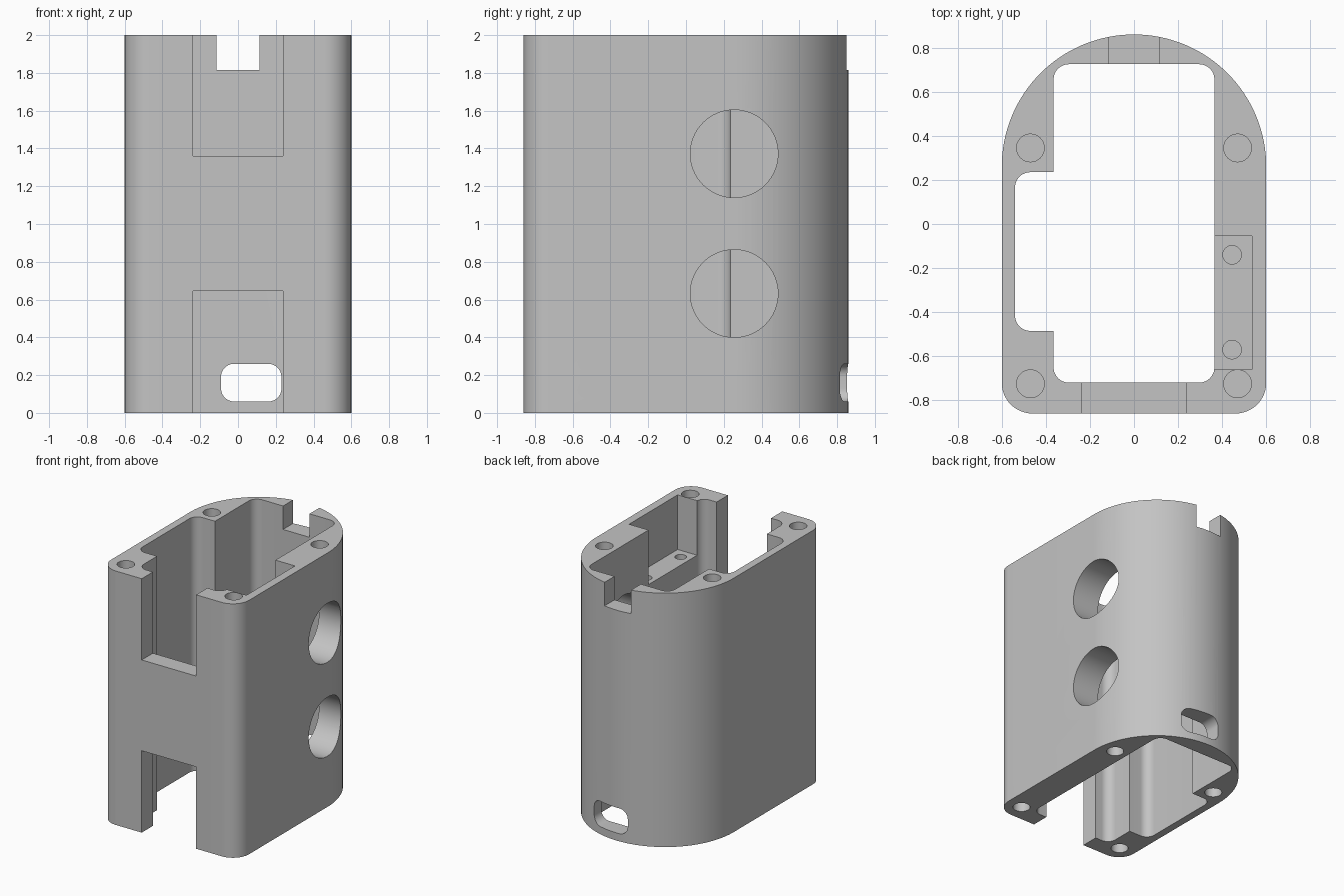
import bpy, bmesh
from math import pi, cos, sin, radians
from mathutils import Matrix, Vector

if "Cube" in bpy.data.objects:
    bpy.data.objects.remove(bpy.data.objects["Cube"])

grey = bpy.data.materials.new("light grey")
grey.diffuse_color = (0.55, 0.55, 0.55, 1)
grey.use_nodes = True
grey.node_tree.nodes["Principled BSDF"].inputs["Base Color"].default_value = grey.diffuse_color


def arc(cx, cy, r, a0, a1, n=12):
    """Points on an arc, angles in degrees."""
    return [(cx + r * cos(radians(a0 + (a1 - a0) * i / n)),
             cy + r * sin(radians(a0 + (a1 - a0) * i / n))) for i in range(n + 1)]


def prism(name, pts, z0, z1, matrix=Matrix()):
    """Extrude a closed outline from z0 to z1, then place it."""
    bm = bmesh.new()
    face = bm.faces.new([bm.verts.new((x, y, z0)) for x, y in pts])
    ext = bmesh.ops.extrude_face_region(bm, geom=[face])
    top = [v for v in ext["geom"] if isinstance(v, bmesh.types.BMVert)]
    bmesh.ops.translate(bm, verts=top, vec=(0, 0, z1 - z0))
    bmesh.ops.transform(bm, matrix=matrix, verts=bm.verts)
    bmesh.ops.recalc_face_normals(bm, faces=bm.faces)
    me = bpy.data.meshes.new(name)
    bm.to_mesh(me)
    bm.free()
    me.materials.append(grey)
    ob = bpy.data.objects.new(name, me)
    bpy.context.collection.objects.link(ob)
    return ob


def box(name, x0, x1, y0, y1, z0, z1):
    return prism(name, [(x0, y0), (x1, y0), (x1, y1), (x0, y1)], z0, z1)


def rod(name, x, y, r, z0, z1):
    return prism(name, arc(x, y, r, 0, 360, 32)[:-1], z0, z1)


# Outer shell: round back, small rounded front corners
R = 0.14
body = prism("housing",
             arc(0, 0.26, 0.6, 0, 180, 64)
             + arc(-0.6 + R, -0.86 + R, R, 180, 270, 16)
             + arc(0.6 - R, -0.86 + R, R, 270, 360, 16), 0, 2)

cutters = []

# Main cavity with the side recess on the left, open at both ends
f = 0.07
xi, yb, yf = 0.365, 0.725, -0.72
cutters.append(prism("cavity_cutter",
    arc(xi - f, yb - f, f, 0, 90) + arc(-xi + f, yb - f, f, 90, 180)
    + [(-xi, 0.235)]
    + arc(-0.54 + f, 0.235 - f, f, 90, 180) + arc(-0.54 + f, -0.485 + f, f, 180, 270)
    + [(-xi, -0.485)]
    + arc(-xi + f, yf + f, f, 180, 270) + arc(xi - f, yf + f, f, 270, 360),
    -0.2, 2.2))

# Front notches, top and bottom
for z0, z1 in ((1.36, 2.2), (-0.2, 0.645)):
    cutters.append(box("front_notch_cutter", -0.237, 0.237, -1, -0.6, z0, z1))

# Back slot at the top rim
cutters.append(box("back_slot_cutter", -0.115, 0.115, 0.6, 1, 1.815, 2.2))

# Switch ledge sunk into the right wall, with two blind holes
ledge = 1.57
cutters.append(box("ledge_cutter", 0.25, 0.535, -0.66, -0.055, ledge, 2.2))
for y in (-0.14, -0.57):
    cutters.append(rod("ledge_hole_cutter", 0.445, y, 0.042, ledge - 0.22, ledge + 0.1))

# Blind screw holes in both ends
for x in (-0.47, 0.47):
    for y in (-0.725, 0.345):
        cutters.append(rod("screw_hole_cutter", x, y, 0.063, 1.72, 2.2))
        cutters.append(rod("screw_hole_cutter", x, y, 0.063, -0.2, 0.28))

# Two large round button openings through the right wall
side = Matrix(((0, 0, 1, 0), (1, 0, 0, 0), (0, 1, 0, 0), (0, 0, 0, 1)))
for z in (0.632, 1.372):
    cutters.append(prism("button_opening_cutter",
                         arc(0.255, z, 0.232, 0, 360, 64)[:-1], 0.2, 0.8, side))

# Rounded port through the lower back wall
back = Matrix(((1, 0, 0, 0), (0, 0, 1, 0), (0, 1, 0, 0), (0, 0, 0, 1)))
x0, x1, z0, z1 = -0.09, 0.23, 0.06, 0.26
cutters.append(prism("port_cutter",
    arc(x1 - f, z1 - f, f, 0, 90) + arc(x0 + f, z1 - f, f, 90, 180)
    + arc(x0 + f, z0 + f, f, 180, 270) + arc(x1 - f, z0 + f, f, 270, 360),
    0.6, 1.0, back))

# Cut everything out and bake the result
for c in cutters:
    c.hide_render = True
    m = body.modifiers.new(c.name, 'BOOLEAN')
    m.operation, m.solver, m.object = 'DIFFERENCE', 'EXACT', c
bpy.context.view_layer.update()
result = bpy.data.meshes.new_from_object(body.evaluated_get(bpy.context.evaluated_depsgraph_get()))
body.modifiers.clear()
body.data = result
for c in cutters:
    bpy.data.objects.remove(c)

# Smooth the curved walls, keep the rims sharp
bpy.context.view_layer.objects.active = body
body.select_set(True)
bpy.ops.object.shade_smooth_by_angle(angle=radians(30))
